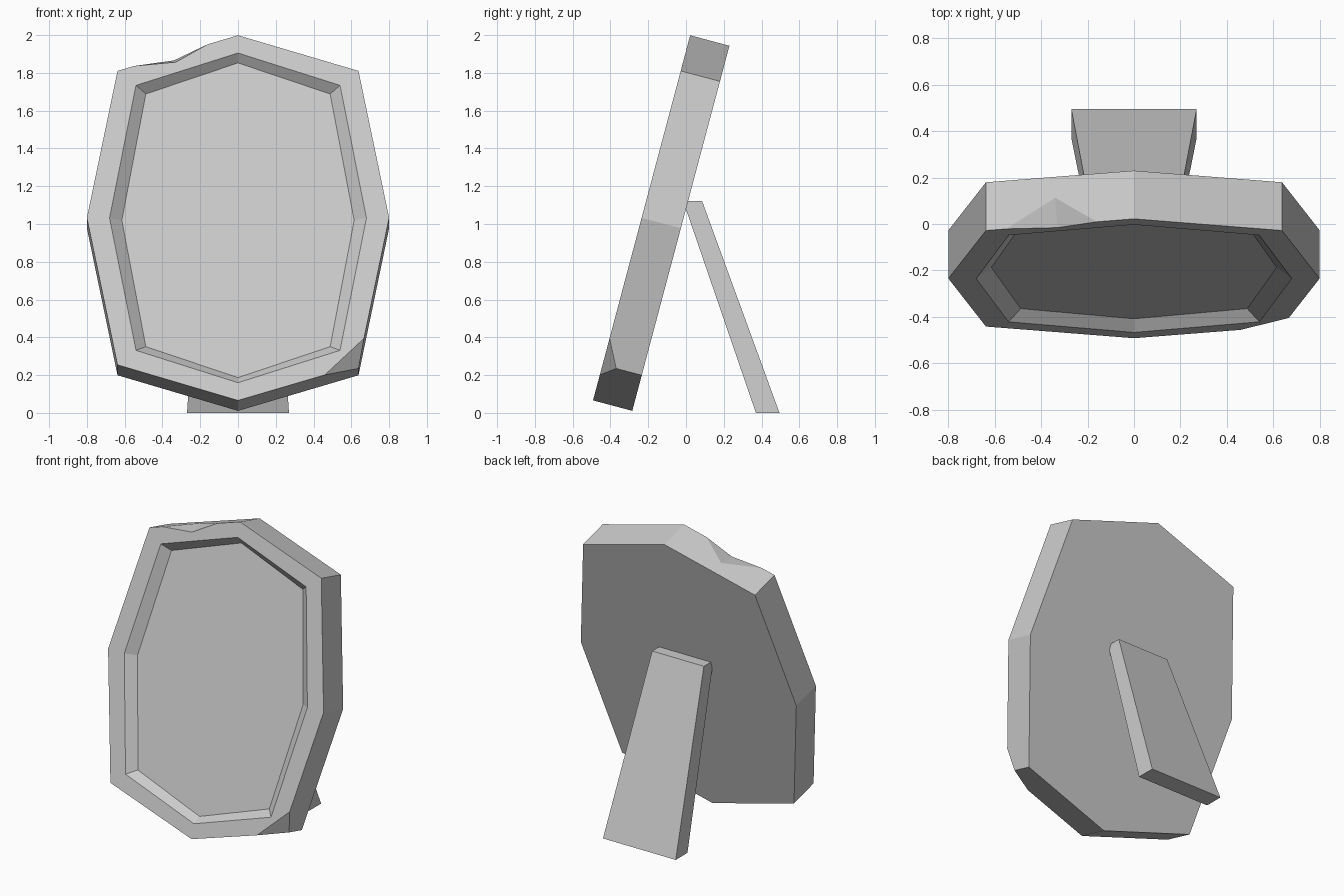
import bpy, bmesh, math
from mathutils import Vector

if "Cube" in bpy.data.objects:
    bpy.data.objects.remove(bpy.data.objects["Cube"])

TILT = math.radians(14.9)
CENTER = Vector((0, -0.235, 1.0325))
UP = Vector((0, math.sin(TILT), math.cos(TILT)))
BACK = Vector((0, math.cos(TILT), -math.sin(TILT)))


def octagon(w, h, cx, cy, depth):
    """Eight corners, from the top round by the left side."""
    return [(x, y, depth) for x, y in
            [(0, h), (-cx, cy), (-w, 0), (-cx, -cy), (0, -h), (cx, -cy), (w, 0), (cx, cy)]]


def finish(bm, name):
    bmesh.ops.recalc_face_normals(bm, faces=bm.faces)
    mesh = bpy.data.meshes.new(name)
    bm.to_mesh(mesh)
    bm.free()
    bpy.context.collection.objects.link(bpy.data.objects.new(name, mesh))


# Leaning mirror: rim, recessed glass and two chipped edges
bm = bmesh.new()


def panel_vert(p):
    return bm.verts.new(CENTER + Vector((p[0], 0, 0)) + UP * p[1] + BACK * p[2])


front = [panel_vert(p) for p in octagon(0.80, 1.0, 0.638, 0.805, 0)]
back = [panel_vert(p) for p in octagon(0.80, 1.0, 0.638, 0.805, 0.215)]
rim = [panel_vert(p) for p in octagon(0.68, 0.903, 0.54, 0.726, 0)]
glass = [panel_vert(p) for p in octagon(0.615, 0.862, 0.488, 0.692, 0.05)]

chains = [[front[k], front[(k + 1) % 8]] for k in range(8)]   # front edge of each side
sides = [list(c) for c in chains]                             # side face edge of each side

# Notch in the upper left edge
n1, n2, n3, n4 = [panel_vert(p) for p in
                  [(-0.16, 0.951, 0), (-0.33, 0.853, 0), (-0.55, 0.832, 0), (-0.34, 0.895, 0.122)]]
chains[0] = [front[0], n1, n2, n3, front[1]]
sides[0] = [front[0], n1, n4, n3, front[1]]
bm.faces.new([n1, n2, n4])
bm.faces.new([n4, n2, n3])

# Broken corner at the lower right
c1, c2 = panel_vert((0.46, -0.86, 0)), panel_vert((0.667, -0.66, 0))
front[5].co += BACK * 0.075
chains[4], chains[5] = [front[4], c1], [c2, front[6]]
sides[4], sides[5] = [front[4], c1, front[5]], [front[5], c2, front[6]]
bm.faces.new([c1, c2, front[5]])
bm.faces.new([c1, c2, rim[5]])

for k in range(8):
    j = (k + 1) % 8
    bm.faces.new(chains[k] + [rim[j], rim[k]])
    bm.faces.new(sides[k] + [back[j], back[k]])
    bm.faces.new([rim[k], rim[j], glass[j], glass[k]])
bm.faces.new(glass)
bm.faces.new(back)
finish(bm, "mirror_frame")

# Tapered rear support leg
bm = bmesh.new()
profile = [(0.37, 0, 0.27), (0.495, 0, 0.27), (0.085, 1.122, 0.192), (-0.015, 1.122, 0.192)]
left, right = [[bm.verts.new((s * w, y, z)) for y, z, w in profile] for s in (-1, 1)]
bm.faces.new(left)
bm.faces.new(right)
for k in range(4):
    j = (k + 1) % 4
    bm.faces.new([left[k], left[j], right[j], right[k]])
finish(bm, "support_leg")
